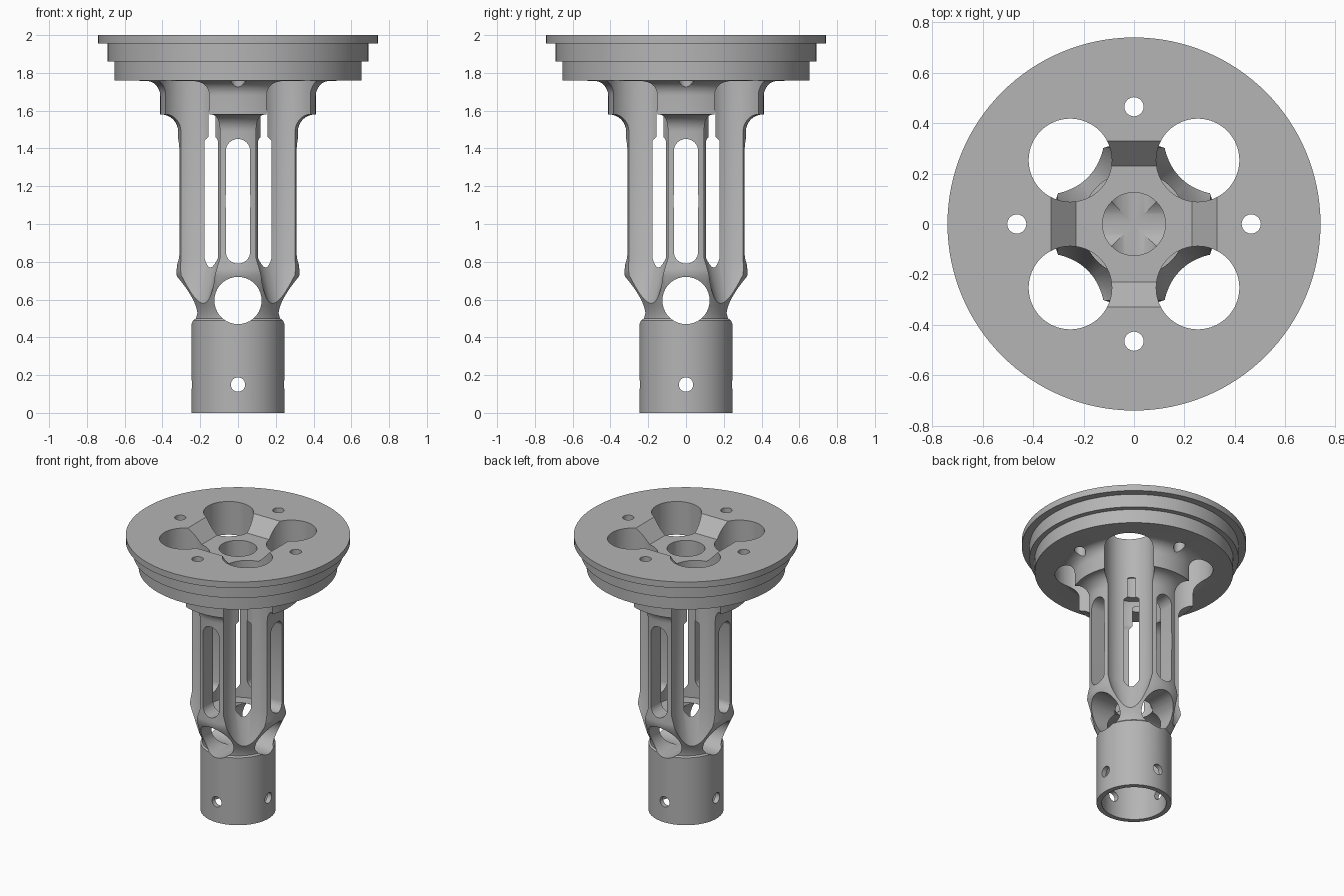
import bpy, bmesh
from math import sin, cos, pi, radians, sqrt
from mathutils import Matrix

old = bpy.data.objects.get("Cube")
if old:
    bpy.data.objects.remove(old, do_unlink=True)

grey = bpy.data.materials.new("machined grey")
grey.use_nodes = True
colour = (0.46, 0.46, 0.46, 1)
grey.diffuse_color = colour
grey.node_tree.nodes["Principled BSDF"].inputs["Base Color"].default_value = colour


def lathe(name, profile, steps=64, turn=0.0):
    """Solid of revolution about z from (radius, height) points."""
    bm = bmesh.new()
    verts = [bm.verts.new((r, 0, z)) for r, z in profile]
    edges = [bm.edges.new(pair) for pair in zip(verts, verts[1:])]
    bmesh.ops.spin(bm, geom=verts + edges, cent=(0, 0, 0), axis=(0, 0, 1),
                   angle=2 * pi, steps=steps)
    bmesh.ops.remove_doubles(bm, verts=bm.verts, dist=1e-4)
    bmesh.ops.recalc_face_normals(bm, faces=bm.faces)
    bm.transform(Matrix.Rotation(turn, 4, "Z"))
    mesh = bpy.data.meshes.new(name)
    bm.to_mesh(mesh)
    bm.free()
    mesh.materials.append(grey)
    obj = bpy.data.objects.new(name, mesh)
    bpy.context.collection.objects.link(obj)
    return obj


def rod(name, radius, low, high, steps=48):
    return lathe(name, [(0, low), (radius, low), (radius, high), (0, high)], steps)


def arc(cx, cz, radius, n=8):
    """Concave fillet rising from vertical to horizontal."""
    return [(cx - radius * cos(i / n * pi / 2), cz + radius * sin(i / n * pi / 2))
            for i in range(n + 1)]


def cut(cutter, matrix=Matrix()):
    cutter.matrix_world = matrix
    cutter.hide_render = True
    mod = body.modifiers.new("cut", "BOOLEAN")
    mod.operation, mod.solver, mod.object = "DIFFERENCE", "EXACT", cutter
    bpy.context.view_layer.objects.active = body
    bpy.ops.object.modifier_apply(modifier=mod.name)
    bpy.data.objects.remove(cutter, do_unlink=True)


# Turned body: socket tube, flared column, collar and stepped flange
outline = [(0, 0), (0.247, 0), (0.247, 0.49), (0.237, 0.5), (0.24, 0.53), (0.256, 0.57),
           (0.325, 0.73), (0.325, 0.76), (0.317, 0.82)]
outline += arc(0.407, 1.49, 0.09) + [(0.412, 1.58)] + arc(0.49, 1.68, 0.078)
outline += [(0.655, 1.76), (0.655, 1.86), (0.69, 1.86), (0.69, 1.955),
            (0.74, 1.955), (0.74, 2), (0, 2)]
body = lathe("flanged_column", outline, 128)

# Central hollows: lower socket, column core, top opening
cut(rod("socket_bore", 0.213, -0.1, 0.43, 96))
cut(lathe("core_bore", [(0, 0.72), (0.207, 0.72), (0.207, 1.44), (0.197, 1.46),
                        (0.197, 1.6), (0.18, 1.64), (0, 1.64)], 96))
cut(rod("centre_bore", 0.125, 0.6, 2.1))

# Square pocket with sloping sides in the flange
side = sqrt(2)
cut(lathe("pocket", [(0, 1.9), (0.23 * side, 1.9), (0.35 * side, 2.02), (0, 2.02)],
          4, radians(45)))

# Four diagonal bores with tapered ends, leaving four legs
for sx in (-1, 1):
    for sy in (-1, 1):
        bore = lathe("leg_bore", [(0, 0.45), (0.061, 0.45), (0.165, 0.82),
                                  (0.165, 2.1), (0, 2.1)], 64)
        cut(bore, Matrix.Translation((0.253 * sx, 0.253 * sy, 0)))

# Bolt holes through the flange
for i in range(4):
    a = i * pi / 2
    cut(rod("bolt_hole", 0.038, 1.6, 2.1, 24),
        Matrix.Translation((0.465 * cos(a), 0.465 * sin(a), 0)))

# Cross holes, pin holes and long leg slots along both axes
for turn in (0, pi / 2):
    lying = Matrix.Rotation(turn, 4, "Z") @ Matrix.Rotation(pi / 2, 4, "X")
    cut(rod("cross_hole", 0.125, -0.6, 0.6, 64), Matrix.Translation((0, 0, 0.595)) @ lying)
    cut(rod("pin_hole", 0.038, -0.6, 0.6, 24), Matrix.Translation((0, 0, 0.15)) @ lying)
    slot = rod("leg_slot", 0.065, -0.6, 0.6, 32)
    for v in slot.data.vertices:          # stretch the round into a long slot
        v.co.y += 0.265 if v.co.y > 0.001 else -0.265 if v.co.y < -0.001 else 0
    cut(slot, Matrix.Translation((0, 0, 1.12)) @ lying)

bpy.ops.object.select_all(action="DESELECT")
body.select_set(True)
bpy.context.view_layer.objects.active = body
bpy.ops.object.shade_smooth_by_angle(angle=radians(25))
